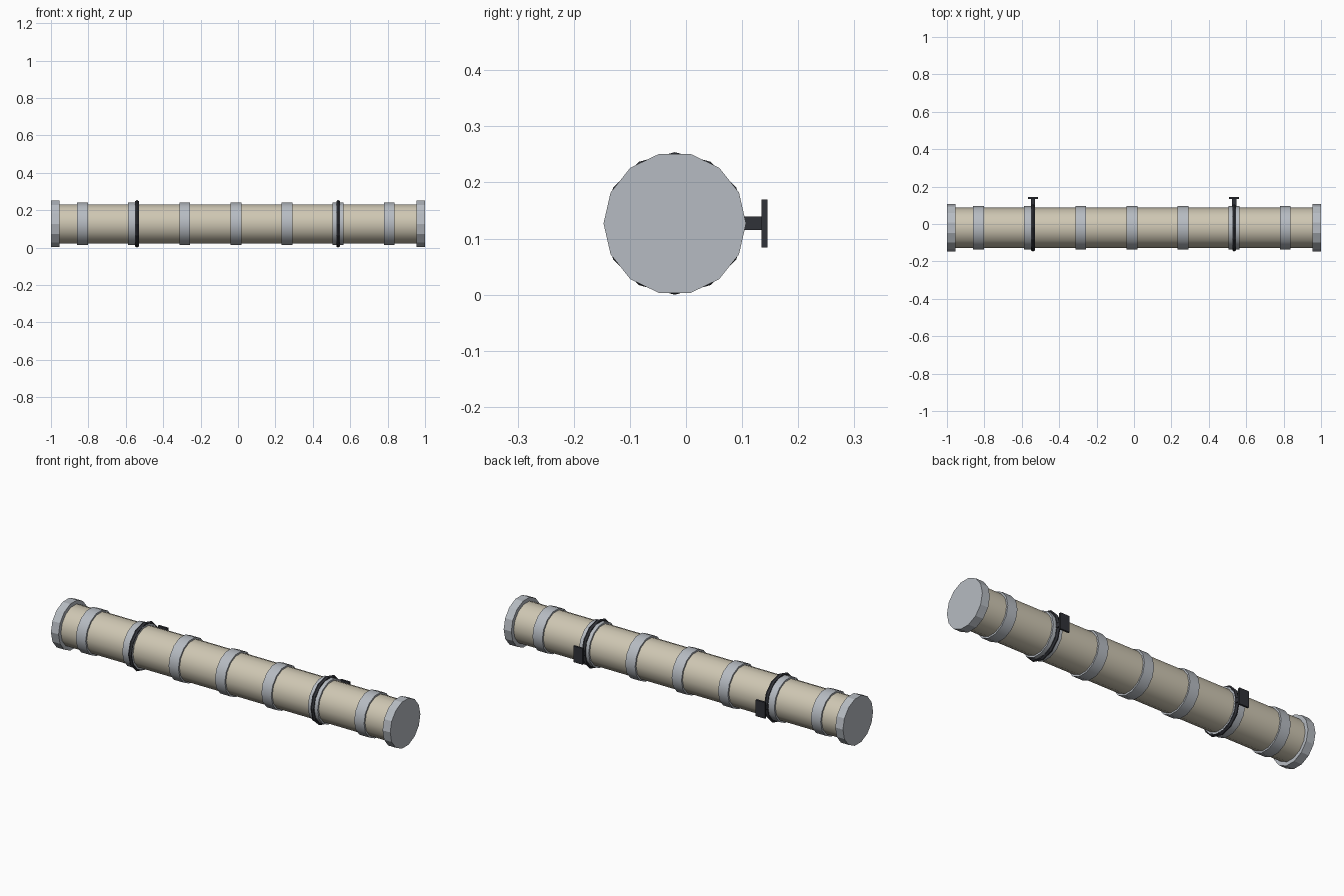
import bpy, math

if "Cube" in bpy.data.objects:
    bpy.data.objects.remove(bpy.data.objects["Cube"])

CY, CZ = -0.02, 0.127  # pipe axis


def material(name, rgb):
    m = bpy.data.materials.new(name)
    m.diffuse_color = (*rgb, 1)
    m.use_nodes = True
    m.node_tree.nodes["Principled BSDF"].inputs["Base Color"].default_value = m.diffuse_color
    return m


BEIGE = material("beige_paint", (0.62, 0.57, 0.45))
STEEL = material("steel", (0.47, 0.50, 0.54))
BLACK = material("black_metal", (0.03, 0.032, 0.04))


def finish(name, mat, smooth=None):
    o = bpy.context.object
    o.name = name
    o.data.materials.append(mat)
    bpy.ops.object.transform_apply(location=False, rotation=True, scale=True)
    if smooth:
        bpy.ops.object.shade_smooth_by_angle(angle=math.radians(smooth))
    return o


def cylinder_x(name, x, radius, length, sides, mat, smooth=None):
    # the first vertex points along +y
    bpy.ops.mesh.primitive_cylinder_add(vertices=sides, radius=radius, depth=length,
                                        location=(x, CY, CZ),
                                        rotation=(0, math.pi / 2, 0))
    return finish(name, mat, smooth)


def box(name, loc, size, mat):
    bpy.ops.mesh.primitive_cube_add(size=1, location=loc)
    bpy.context.object.scale = size
    return finish(name, mat)


# Main pipe
cylinder_x("pipe", 0, 0.107, 1.96, 14, BEIGE, 40)

# End caps
for side, x in (("left", -0.9775), ("right", 0.9775)):
    cylinder_x(f"end_cap_{side}", x, 0.127, 0.045, 14, STEEL)

# Joint bands along the pipe
for i in range(7):
    cylinder_x(f"band_{i + 1}", -0.832 + i * 0.2735, 0.116, 0.058, 14, STEEL, 40)

# Clamp rings with wall brackets
for side, x in (("left", -0.54), ("right", 0.535)):
    bpy.ops.mesh.primitive_torus_add(major_segments=12, minor_segments=6,
                                     major_radius=0.116, minor_radius=0.011,
                                     location=(x, CY, CZ),
                                     rotation=(0, math.pi / 2, 0))
    finish(f"clamp_ring_{side}", BLACK)
    box(f"bracket_arm_{side}", (x, 0.115, CZ), (0.024, 0.045, 0.024), BLACK)
    box(f"wall_plate_{side}", (x, 0.14, CZ), (0.055, 0.01, 0.086), BLACK)
